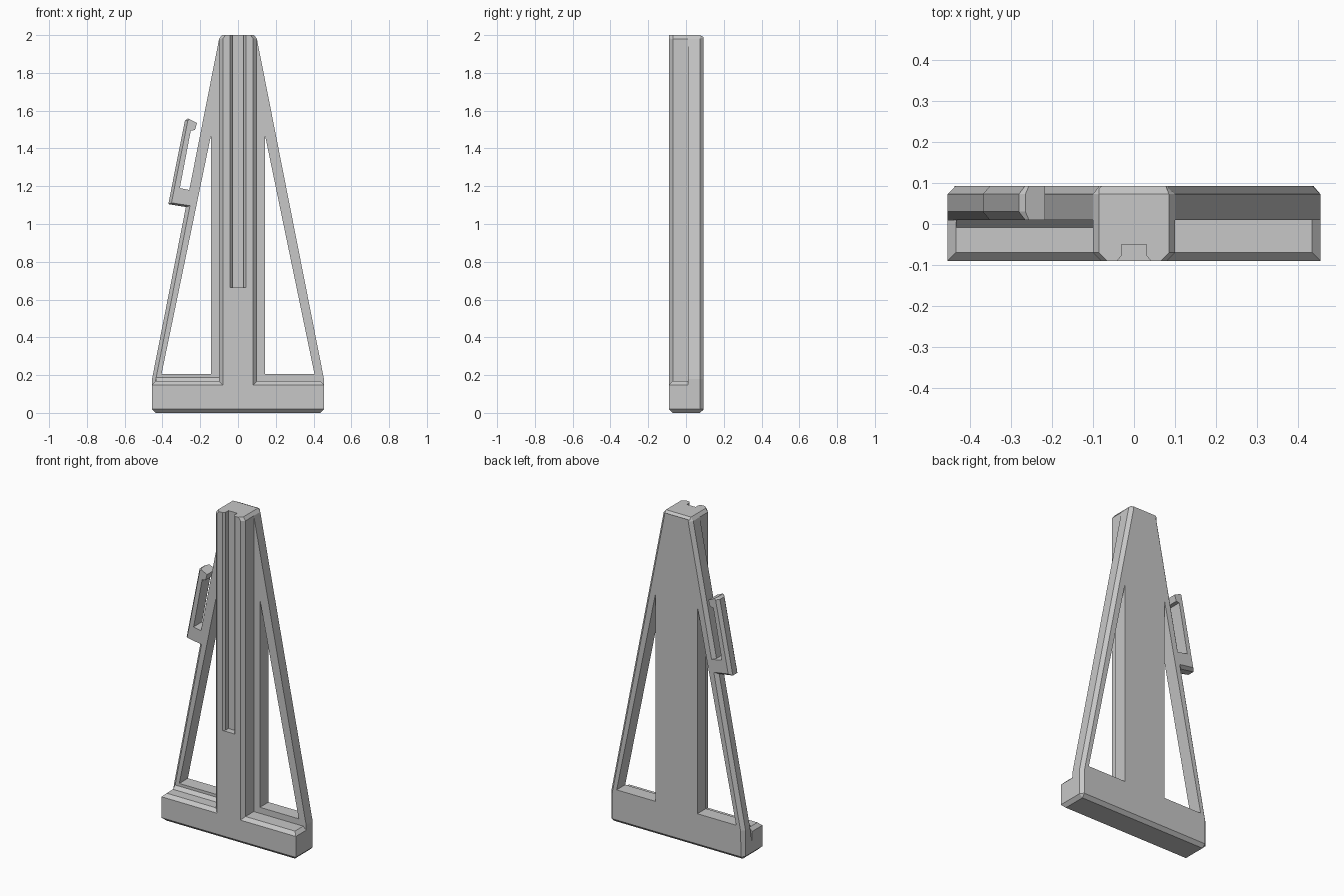
import bpy, bmesh
from mathutils import Vector
from mathutils.geometry import tessellate_polygon

cube = bpy.data.objects.get("Cube")
if cube:
    bpy.data.objects.remove(cube, do_unlink=True)

SHADE = (0.57, 0.57, 0.57, 1)
grey = bpy.data.materials.new("plain grey")
grey.use_nodes = True
grey.diffuse_color = SHADE
grey.node_tree.nodes["Principled BSDF"].inputs["Base Color"].default_value = SHADE


def inset(outline, amounts):
    """Move each edge of a counter-clockwise outline inwards by its own amount."""
    count = len(outline)
    lines = []
    for i in range(count):
        a, b = Vector(outline[i]), Vector(outline[(i + 1) % count])
        d = (b - a).normalized()
        lines.append((a + Vector((-d.y, d.x)) * amounts.get(i, 0), d))
    result = []
    for i in range(count):
        (p, d), (q, e) = lines[i - 1], lines[i]
        cross = d.x * e.y - d.y * e.x
        t = ((q.x - p.x) * e.y - (q.y - p.y) * e.x) / cross
        result.append(p + d * t)
    return result


def loft(name, layers, place, holes=()):
    """Skin stacked outlines, with optional straight holes; place maps (u, v, depth) to a point."""
    bm = bmesh.new()
    ends = (layers[0][0], layers[-1][0])
    shells = [layers] + [[(depth, hole) for depth in ends] for hole in holes]
    caps = ([], [])
    for shell in shells:
        rings = [[bm.verts.new(place(p[0], p[1], depth)) for p in ring] for depth, ring in shell]
        count = len(rings[0])
        for low, high in zip(rings, rings[1:]):
            for i in range(count):
                j = (i + 1) % count
                bm.faces.new((low[i], high[i], high[j], low[j]))
        caps[0].append(rings[0])
        caps[1].append(rings[-1])
    for loops in caps:
        flat = [vert for loop in loops for vert in loop]
        for tri in tessellate_polygon([[vert.co for vert in loop] for loop in loops]):
            bm.faces.new([flat[i] for i in tri])
    bmesh.ops.remove_doubles(bm, verts=bm.verts, dist=0.0002)
    bm.normal_update()
    bmesh.ops.recalc_face_normals(bm, faces=bm.faces)
    mesh = bpy.data.meshes.new(name)
    bm.to_mesh(mesh)
    bm.free()
    mesh.materials.append(grey)
    obj = bpy.data.objects.new(name, mesh)
    bpy.context.collection.objects.link(obj)
    return obj


def upright(u, v, depth):
    return (u, depth, v)


CH = 0.02
FRONT, JOIN, BACK = -0.09, 0.01, 0.093

# Back frame: tapered plate with the side clip in its outline and two triangular openings
frame = [(-0.435, 0), (0.435, 0), (0.455, 0.02), (0.455, 0.18), (0.1, 1.98), (0.085, 2),
         (-0.085, 2), (-0.1, 1.98), (-0.258, 1.18), (-0.308, 1.19), (-0.25, 1.495),
         (-0.228, 1.497), (-0.217, 1.535), (-0.265, 1.558), (-0.281, 1.548),
         (-0.369, 1.105), (-0.276, 1.09), (-0.455, 0.18), (-0.455, 0.02)]
back_edges = {0: CH, 1: 0.012, 2: CH, 3: CH, 4: 0.012, 5: CH, 6: 0.012, 7: CH,
              13: 0.008, 14: 0.015, 15: 0.015, 16: CH, 17: CH, 18: 0.012}
clip_edges = {13: 0.008, 14: 0.015, 15: 0.01, 16: CH}
openings = [[(side * 0.142, 0.205), (side * 0.405, 0.205), (side * 0.142, 1.475)]
            for side in (1, -1)]
loft("back_frame", [(JOIN, inset(frame, clip_edges)), (JOIN + CH, frame),
                    (BACK - CH, frame), (BACK, inset(frame, back_edges))], upright, openings)

# Front column standing on the wide base
half = [(0.435, 0), (0.455, 0.02), (0.455, 0.148), (0.435, 0.168), (0.1, 0.168), (0.1, 1.98),
        (0.085, 2)]
tee = half + [(-x, z) for x, z in reversed(half)]
tee_edges = {3: CH, 4: CH, 5: 0.015, 7: 0.015, 8: CH, 9: CH, 13: CH}
column = loft("column_and_base", [(FRONT, inset(tee, tee_edges)), (FRONT + CH, tee), (JOIN, tee)],
              upright)

# Guide slot down the front of the column
slot = [(-0.05, -0.1), (0.05, -0.1), (0.03, -0.077), (0.03, -0.05), (-0.03, -0.05), (-0.03, -0.077)]
cutter = loft("slot_cutter", [(0.665, slot), (2.1, slot)], lambda u, v, d: (u, v, d))
cutter.hide_render = True
cutter.hide_viewport = True
groove = column.modifiers.new("guide_slot", 'BOOLEAN')
groove.operation = 'DIFFERENCE'
groove.solver = 'EXACT'
groove.object = cutter

# Sloped fillet where the right ledge meets the frame
wedge = [(-0.01, 0.166), (JOIN, 0.166), (JOIN, 0.188)]
loft("ledge_fillet", [(-0.435, wedge), (-0.1, wedge)], lambda u, v, d: (d, u, v))
